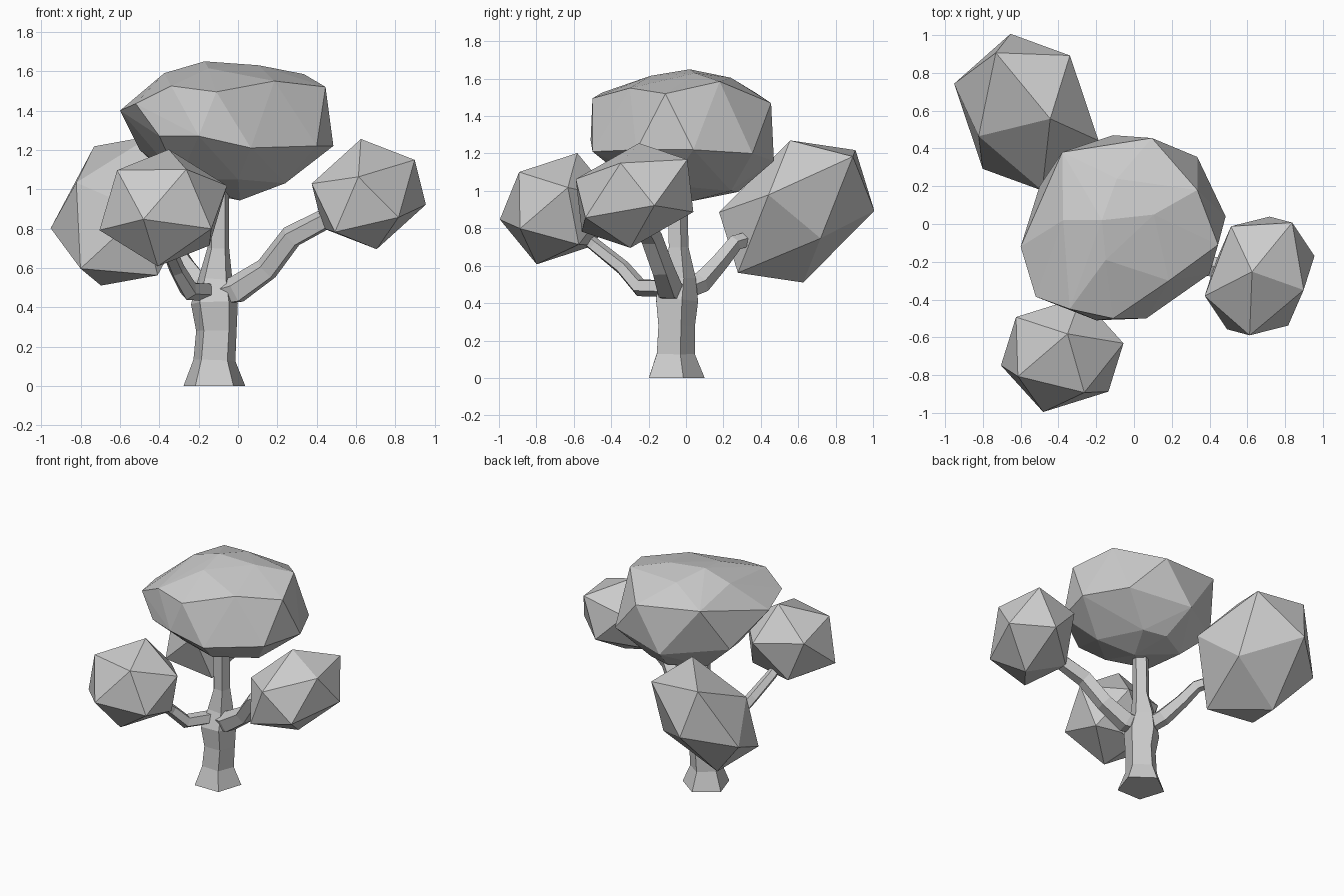
import bpy, bmesh, math
from mathutils import Vector, Matrix

cube = bpy.data.objects.get("Cube")
if cube:
    bpy.data.objects.remove(cube, do_unlink=True)

GREY = (0.6, 0.6, 0.6, 1.0)
grey = bpy.data.materials.new("plain grey")
grey.use_nodes = True
grey.diffuse_color = GREY
grey.node_tree.nodes["Principled BSDF"].inputs["Base Color"].default_value = GREY


def finish(name, bm):
    """Turn a bmesh into a flat-shaded object."""
    bmesh.ops.recalc_face_normals(bm, faces=bm.faces)
    mesh = bpy.data.meshes.new(name)
    bm.to_mesh(mesh)
    bm.free()
    mesh.materials.append(grey)
    obj = bpy.data.objects.new(name, mesh)
    bpy.context.collection.objects.link(obj)
    return obj


def limb(name, path, sides=5):
    """Tapered tube along a path of (x, y, z, radius)."""
    bm = bmesh.new()
    points = [Vector(p[:3]) for p in path]
    rings = []
    for i, point in enumerate(points):
        before, after = points[max(i - 1, 0)], points[min(i + 1, len(points) - 1)]
        turn = Vector((0, 0, 1)).rotation_difference(after - before)
        ring = []
        for k in range(sides):
            a = math.pi / 2 + math.tau * k / sides
            offset = Vector((math.cos(a), math.sin(a), 0)) * path[i][3]
            ring.append(bm.verts.new(point + turn @ offset))
        rings.append(ring)
    for low, high in zip(rings, rings[1:]):
        for k in range(sides):
            n = (k + 1) % sides
            bm.faces.new((low[k], low[n], high[n], high[k]))
    bm.faces.new(rings[0][::-1])
    bm.faces.new(rings[-1])
    return finish(name, bm)


def leaf_ball(name, centre, pole, ring):
    """Twenty-sided ball, stretched to best fit a pole and five ring corners."""
    bm = bmesh.new()
    bmesh.ops.create_icosphere(bm, subdivisions=1, radius=1)
    corners = sorted((v.co.copy() for v in bm.verts), key=lambda c: -c.z)[:6]
    upper = sorted(corners[1:], key=lambda c: round(math.atan2(c.y, c.x), 3) % math.tau)
    fit = Matrix(((0, 0, 0),) * 3)
    for source, target in zip([corners[0]] + upper, [pole] + ring):
        for r in range(3):
            for c in range(3):
                fit[r][c] += 0.5 * target[r] * source[c]
    for v in bm.verts:
        v.co = fit @ v.co + Vector(centre)
    return finish(name, bm)


# Trunk with flared foot, running up into the crown
limb("trunk", [(-.12, -.065, 0, .165), (-.12, -.065, .13, .112), (-.11, -.06, .28, .108),
               (-.12, -.06, .42, .125), (-.115, -.04, .54, .092),
               (-.1, -.045, .7, .058), (-.1, -.05, 1.02, .058)])

# Three side branches
limb("left_branch", [(-.13, -.05, .46, .06), (-.01, -.095, .485, .075), (.145, -.13, .59, .064),
                     (.27, -.19, .755, .062), (.47, -.24, .86, .055)])
limb("front_branch", [(-.13, -.05, .48, .05), (-.25, -.25, .485, .05), (-.31, -.34, .59, .042),
                      (-.36, -.49, .71, .038), (-.38, -.6, .8, .035)])
limb("back_branch", [(-.13, -.05, .46, .06), (-.19, .08, .51, .06), (-.27, .18, .62, .05),
                     (-.33, .26, .72, .045), (-.4, .36, .75, .04)])

# Small leaf balls at the branch ends
leaf_ball("left_leaves", (.665, -.275, .975), (-.035, .025, .285),
          [(.225, -.075, .185), (.175, .285, .18), (-.155, .255, .12),
           (-.295, -.1, .055), (-.05, -.32, .075)])
leaf_ball("front_leaves", (-.38, -.69, .905), (.025, .105, .295),
          [(.32, .07, .115), (.11, .3, .06), (-.25, .2, .105),
           (-.23, -.11, .195), (.12, -.21, .195)])
leaf_ball("back_leaves", (-.57, .592, .89), (.128, -.058, .371),
          [(.39, -.14, .085), (.23, .305, .31), (-.17, .333, .32),
           (-.24, -.125, .155), (.07, -.4, 0)])

# Large crown: uneven faceted boulder shape wrapped around a few corners
crown_top = [(-.17, .02, 1.65), (.105, .05, 1.63), (-.375, .02, 1.59),
             (-.15, -.19, 1.615), (-.09, .24, 1.605), (.335, .18, 1.585)]
upper_rim = [(.445, -.11, 1.52), (.185, -.3, 1.55), (-.11, -.5, 1.495), (-.34, -.45, 1.525),
             (-.52, -.385, 1.435), (-.6, -.12, 1.4), (-.38, .38, 1.52), (.095, .455, 1.47)]
lower_rim = [(.485, .04, 1.22), (.4, -.265, 1.22), (.065, -.5, 1.21), (-.2, -.51, 1.27),
             (-.4, -.43, 1.27), (-.5, .2, 1.2), (-.11, .47, 1.16), (.335, .355, 1.2)]
crown_base = [(.24, -.1, 1.03), (0, -.3, 1.05), (-.3, -.2, 1.05), (-.28, .15, 1.0),
              (-.05, .28, .995), (.12, .24, 1.0), (.01, .02, .943)]
bm = bmesh.new()
for corner in crown_top + upper_rim + lower_rim + crown_base:
    bm.verts.new(corner)
hull = bmesh.ops.convex_hull(bm, input=bm.verts)
bmesh.ops.delete(bm, geom=hull["geom_interior"], context='VERTS')
finish("crown", bm)
